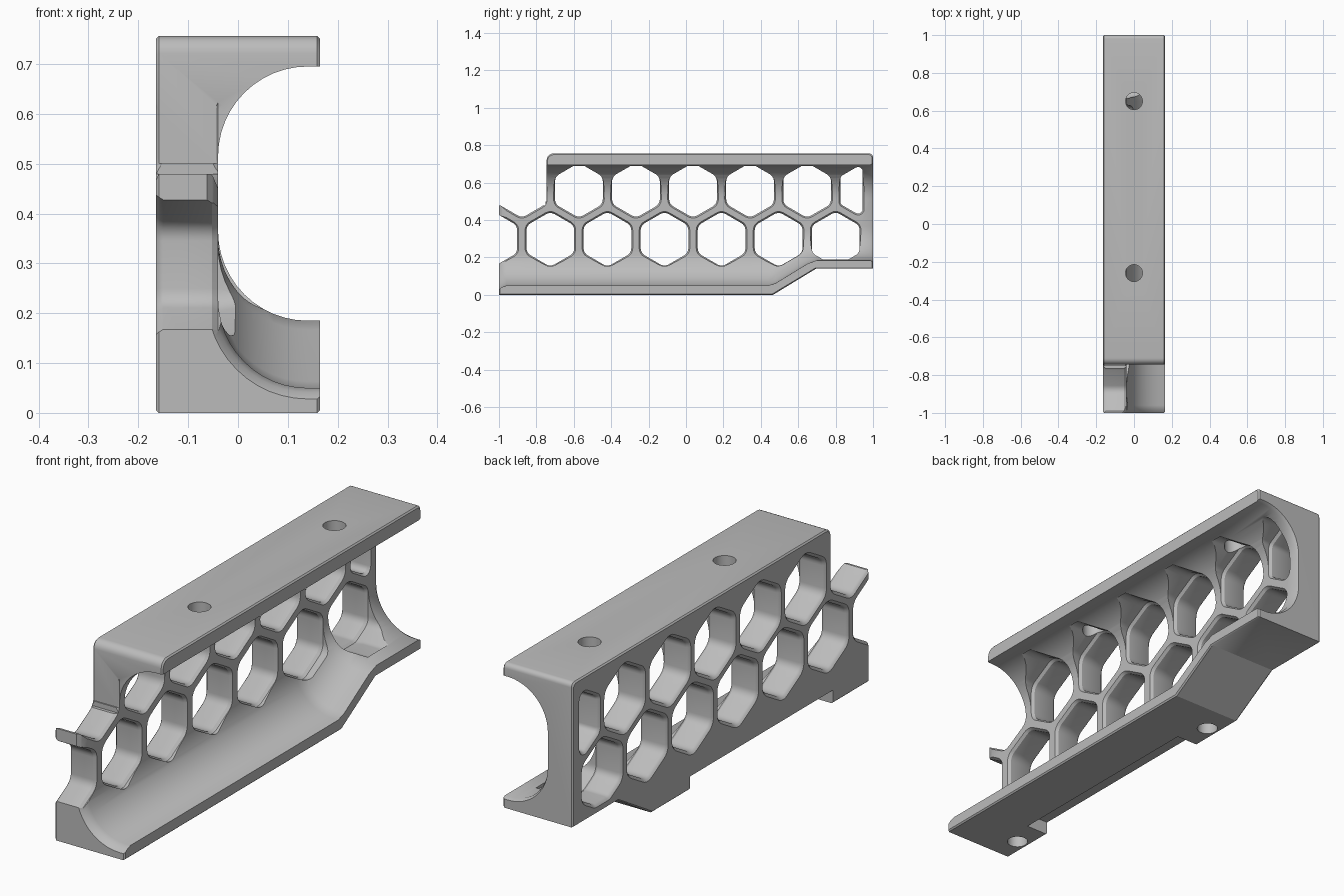
import bpy, bmesh, math
from mathutils import Vector

old = bpy.data.objects.get("Cube")
if old:
    bpy.data.objects.remove(old, do_unlink=True)

grey = bpy.data.materials.new("light_grey")
grey.use_nodes = True
grey.diffuse_color = (0.5, 0.5, 0.5, 1)
grey.node_tree.nodes["Principled BSDF"].inputs["Base Color"].default_value = (0.5, 0.5, 0.5, 1)


def rounded(corners, radii, grow=0.0, steps=5):
    """Counter-clockwise outline with rounded corners, optionally grown outward."""
    pts, n = [], len(corners)
    for i, corner in enumerate(corners):
        p, r = Vector(corner), radii[i]
        if r == 0:
            pts.append(p)
            continue
        u = (Vector(corners[i - 1]) - p).normalized()
        v = (Vector(corners[(i + 1) % n]) - p).normalized()
        half = u.angle(v) / 2
        b = (u + v).normalized()
        centre = p + b * (r / math.sin(half))
        start = math.atan2(-b.y, -b.x)
        sweep = math.pi / 2 - half
        for k in range(steps + 1):
            a = start - sweep + 2 * sweep * k / steps
            pts.append(centre + Vector((math.cos(a), math.sin(a))) * (r + grow))
    return pts


def loft(name, sections):
    """Closed solid through matching rings of 3D points."""
    bm = bmesh.new()
    rings = [[bm.verts.new(p) for p in s] for s in sections]
    n = len(rings[0])
    for a, b in zip(rings, rings[1:]):
        for i in range(n):
            j = (i + 1) % n
            bm.faces.new((a[i], a[j], b[j], b[i]))
    bm.faces.new(rings[0][::-1])
    bm.faces.new(rings[-1])
    bmesh.ops.recalc_face_normals(bm, faces=bm.faces)
    return finish(name, bm)


def finish(name, bm):
    mesh = bpy.data.meshes.new(name)
    bm.to_mesh(mesh)
    bm.free()
    mesh.materials.append(grey)
    obj = bpy.data.objects.new(name, mesh)
    bpy.context.collection.objects.link(obj)
    return obj


def along_x(outline, x):
    return [(x, p[0], p[1]) for p in outline]


def box(name, lo, hi):
    ring = [(lo[1], lo[2]), (hi[1], lo[2]), (hi[1], hi[2]), (lo[1], hi[2])]
    return loft(name, [along_x(ring, lo[0]), along_x(ring, hi[0])])


def drill(name, x, y, z0, z1, r):
    angles = [math.tau * k / 32 for k in range(32)]
    return loft(name, [[(x + r * math.cos(a), y + r * math.sin(a), z) for a in angles]
                       for z in (z0, z1)])


# Solid side outline with softened top corners and edges
W = 0.165
side = rounded([(-1, 0), (0.465, 0), (0.695, 0.14), (1, 0.14), (1, 0.756), (-0.745, 0.756),
                (-0.745, 0.5), (-1, 0.5)],
               [0, 0, 0, 0, 0.02, 0.035, 0, 0])
B = 0.006
inner = 1 - B / 0.4
mid = Vector((0, 0.37))


def shrink(outline):
    """Slightly smaller outline for the chamfered side faces."""
    return [Vector((p.x * (1 - B), mid.y + (p.y - mid.y) * inner)) for p in outline]


body = loft("bracket", [along_x(shrink(side), -W), along_x(side, -W + B),
                        along_x(side, W - B), along_x(shrink(side), W)])
cutters = []


# Long C-shaped channel whose floor steps up towards the back
def channel_section(y, floor, flare):
    cx, r, top = 0.14, 0.18, 0.695
    pts = [(0.4, top + flare)]
    for cz, a0 in ((top - r, 90), (floor + r, 180)):
        for k in range(13):
            a = math.radians(a0 + 90 * k / 12)
            pts.append((cx + (r + flare) * math.cos(a), cz + (r + flare) * math.sin(a)))
    pts.append((0.4, floor - flare))
    return [(x, y, z) for x, z in pts]


stations = [(-1.05, 0.05, 0.022), (-1, 0.05, 0.022), (-0.985, 0.05, 0.009), (-0.96, 0.05, 0),
            (0.44, 0.05, 0), (0.48, 0.063, 0), (0.65, 0.167, 0), (0.7, 0.185, 0),
            (0.985, 0.185, 0), (1, 0.185, 0.008), (1.05, 0.185, 0.008)]
cutters.append(loft("channel_cutter", [channel_section(*s) for s in stations]))

# Honeycomb openings with eased rims
HALF = 0.1275
R = HALF / math.cos(math.pi / 6)
PITCH = 0.305
LOW, HIGH = 0.2975, 0.559


def hexagon(y, z):
    return [(y + R * math.cos(a), z + R * math.sin(a))
            for a in (math.radians(30 + 60 * k) for k in range(6))]


def opening(corners, r):
    rims = [(-0.2, 0.012), (-W, 0.012), (-0.159, 0.005), (-0.15, 0),
            (-0.052, 0), (-0.04, 0.008), (0, 0), (0.1, 0)]
    radii = [r] * len(corners)
    cutters.append(loft("opening_cutter",
                        [along_x(rounded(corners, radii, g), x) for x, g in rims]))


for i in range(-1, 5):
    opening(hexagon(-0.725 + i * PITCH, LOW), 0.045)
for i in range(-1, 5):
    opening(hexagon(-0.5725 + i * PITCH, HIGH), 0.045)

# Rear openings, trimmed by the raised floor and the end wall
y = -0.725 + 5 * PITCH
base = 0.178
cut = (base - (LOW - R)) * math.sqrt(3)
lower = hexagon(y, LOW)
opening(lower[:4] + [(y - cut, base), (y + cut, base)] + lower[5:], 0.04)
y = -0.5725 + 5 * PITCH
upper = hexagon(y, HIGH)
wall = 0.945
tip = R - (y - wall) / math.sqrt(3)
opening([(wall, HIGH + tip), upper[2], upper[3], (wall, HIGH - tip)], 0.025)

# Open front end, underside recess and screw holes
cutters.append(box("front_cutter", (-1, -1.2, HIGH - 0.08), (1, -0.75, 1)))
cutters.append(box("recess_cutter", (-0.3, -0.755, -0.1), (-0.06, 0.21, 0.057)))
for y in (0.65, -0.26):
    cutters.append(drill("top_hole_cutter", 0, y, 0.58, 0.9, 0.045))
for y in (-0.88, 0.34):
    cutters.append(drill("foot_hole_cutter", -0.11, y, -0.1, 0.12, 0.042))

# Apply the cuts one after another
bpy.context.view_layer.objects.active = body
for c in cutters:
    mod = body.modifiers.new("cut", "BOOLEAN")
    mod.operation = "DIFFERENCE"
    mod.solver = "EXACT"
    mod.object = c
    bpy.ops.object.modifier_apply(modifier=mod.name)
    bpy.data.objects.remove(c, do_unlink=True)

# Smooth curved surfaces, crisp edges
for o in bpy.context.selected_objects:
    o.select_set(False)
body.select_set(True)
bpy.ops.object.shade_smooth_by_angle(angle=math.radians(30))
